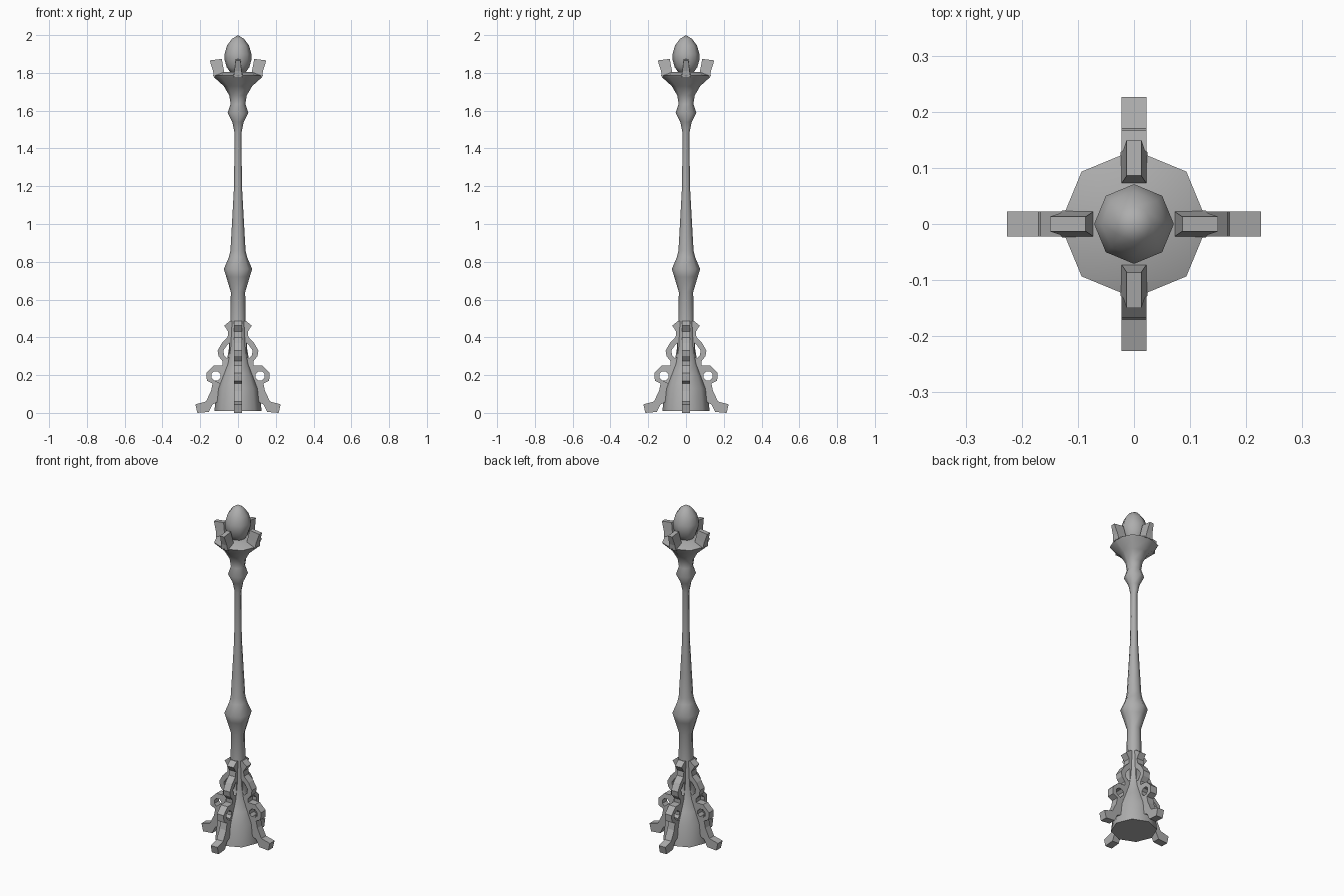
import bpy, bmesh, math
from mathutils import Matrix, Vector

if "Cube" in bpy.data.objects:
    bpy.data.objects.remove(bpy.data.objects["Cube"])

metal = bpy.data.materials.new("grey metal")
metal.diffuse_color = (0.42, 0.42, 0.42, 1)
metal.use_nodes = True
metal.node_tree.nodes["Principled BSDF"].inputs["Base Color"].default_value = metal.diffuse_color


def finish(name, bm, angle=None):
    """Turn a bmesh into a named object, smooth below the given angle."""
    bmesh.ops.recalc_face_normals(bm, faces=bm.faces)
    mesh = bpy.data.meshes.new(name)
    bm.to_mesh(mesh)
    bm.free()
    mesh.materials.append(metal)
    ob = bpy.data.objects.new(name, mesh)
    bpy.context.collection.objects.link(ob)
    if angle:
        bpy.context.view_layer.objects.active = ob
        ob.select_set(True)
        bpy.ops.object.shade_smooth_by_angle(angle=math.radians(angle))
        ob.select_set(False)
    return ob


def lathe(name, profile, angle, sides=8):
    """Revolve (radius, z) points; both ends are closed."""
    bm = bmesh.new()
    rings = []
    for r, z in profile:
        if r == 0:
            rings.append([bm.verts.new((0, 0, z))] * sides)
        else:
            rings.append([bm.verts.new((r * math.cos(k * math.tau / sides),
                                        r * math.sin(k * math.tau / sides), z))
                          for k in range(sides)])
    for a, b in zip(rings, rings[1:]):
        for k in range(sides):
            n = (k + 1) % sides
            corners = list(dict.fromkeys((a[k], a[n], b[n], b[k])))
            bm.faces.new(corners)
    for ring in (rings[0], rings[-1]):
        if ring[0] is not ring[1]:
            bm.faces.new(ring)
    return finish(name, bm, angle)


def four_around(name, ob):
    """Linked copies every quarter turn about the post."""
    for k in range(4):
        part = ob if k == 0 else ob.copy()
        part.name = f"{name}_{k + 1}"
        if k:
            bpy.context.collection.objects.link(part)
        part.rotation_euler = (0, 0, k * math.pi / 2)


# Turned post with flared base, knops and flower-shaped cup
lathe("post", [(0.125, 0.01), (0.112, 0.13), (0.085, 0.2), (0.062, 0.26),
               (0.048, 0.34), (0.041, 0.48), (0.038, 0.64), (0.062, 0.72),
               (0.075, 0.762), (0.048, 0.825), (0.040, 0.86), (0.032, 1.0),
               (0.021, 1.2), (0.018, 1.48), (0.03, 1.54), (0.055, 1.588),
               (0.039, 1.635), (0.046, 1.68), (0.075, 1.73), (0.125, 1.775),
               (0.132, 1.785), (0.08, 1.805), (0, 1.805)], 50)

# Egg-shaped finial
lathe("finial", [(0.035, 1.795), (0.06, 1.83), (0.071, 1.87), (0.071, 1.9),
                 (0.058, 1.945), (0.032, 1.98), (0, 2.0)], 60)

# Tapered petals standing on the cup rim
bm = bmesh.new()
sections = [((0.07, 1.79), (0.128, 1.778), 0.024),
            ((0.077, 1.825), (0.132, 1.81), 0.019),
            ((0.086, 1.874), (0.15, 1.866), 0.013)]
rings = [[bm.verts.new((p[0], s * w, p[1])) for p, s in
          ((a, -1), (b, -1), (b, 1), (a, 1))] for a, b, w in sections]
for low, high in zip(rings, rings[1:]):
    for k in range(4):
        n = (k + 1) % 4
        bm.faces.new((low[k], low[n], high[n], high[k]))
bm.faces.new(rings[0])
bm.faces.new(rings[-1])
four_around("petal", finish("petal", bm))

# Scroll bracket: outline in (radius, z) with a round hole and a slot
outline = [(0.155, 0.005), (0.215, 0.0), (0.226, 0.045), (0.17, 0.06),
           (0.143, 0.115), (0.135, 0.155), (0.165, 0.17), (0.167, 0.212),
           (0.128, 0.25), (0.082, 0.252), (0.083, 0.275), (0.103, 0.30),
           (0.108, 0.33), (0.085, 0.37), (0.055, 0.40), (0.052, 0.43),
           (0.073, 0.462), (0.042, 0.487), (0.02, 0.485), (0.02, 0.24),
           (0.08, 0.15), (0.105, 0.06), (0.135, 0.045)]
hole = [(0.117 + 0.026 * math.cos(a), 0.196 + 0.026 * math.sin(a))
        for a in (k * math.tau / 8 + 0.39 for k in range(8))]
slot = [(0.056, 0.288), (0.073, 0.303), (0.078, 0.33), (0.058, 0.358),
        (0.046, 0.37), (0.046, 0.30)]
curve = bpy.data.curves.new("bracket_outline", 'CURVE')
curve.dimensions = '2D'
curve.fill_mode = 'BOTH'
curve.extrude = 0.022
for pts in (outline, hole, slot):
    spline = curve.splines.new('POLY')
    spline.points.add(len(pts) - 1)
    for point, (x, z) in zip(spline.points, pts):
        point.co = (x, z, 0, 1)
    spline.use_cyclic_u = True
temp = bpy.data.objects.new("bracket_outline", curve)
bpy.context.collection.objects.link(temp)
bpy.context.view_layer.update()
mesh = temp.evaluated_get(bpy.context.evaluated_depsgraph_get()).to_mesh()
bm = bmesh.new()
bm.from_mesh(mesh)
bpy.data.objects.remove(temp)
bmesh.ops.remove_doubles(bm, verts=bm.verts, dist=0.0005)
bm.transform(Matrix.Rotation(math.pi / 2, 4, 'X'))
bmesh.ops.dissolve_limit(bm, angle_limit=0.01, verts=bm.verts, edges=bm.edges)
for f in bm.faces:
    f.smooth = False
four_around("bracket", finish("bracket", bm))
